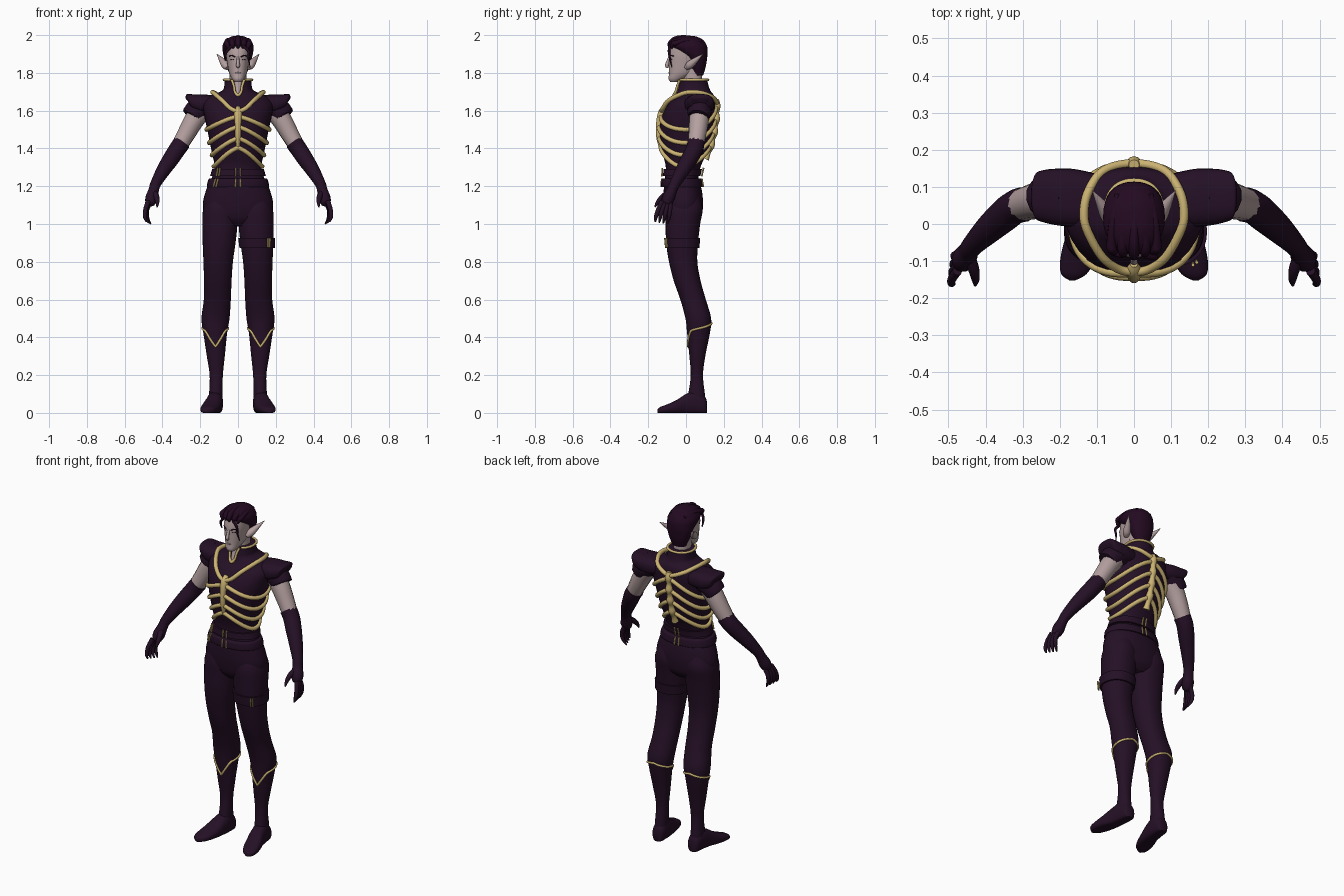
import bpy, bmesh, math
from mathutils import Vector


def material(name, rgb):
    m = bpy.data.materials.new(name)
    m.diffuse_color = (*rgb, 1)
    return m


CLOTH = material("dark plum cloth", (0.018, 0.005, 0.019))
HAIR = material("dark plum hair", (0.017, 0.003, 0.015))
SKIN = material("pale skin", (0.46, 0.35, 0.35))
GOLD = material("pale gold", (0.60, 0.45, 0.17))


def smooth_path(pts, n=6):
    """Catmull-Rom resampling of tuples of any length."""
    out = []
    for i in range(len(pts) - 1):
        a, b, c, d = (pts[max(i - 1, 0)], pts[i], pts[i + 1], pts[min(i + 2, len(pts) - 1)])
        for k in range(n):
            t = k / n
            out.append(tuple(0.5 * (2 * q + (r - p) * t + (2 * p - 5 * q + 4 * r - s) * t * t
                             + (3 * q - p - 3 * r + s) * t ** 3) for p, q, r, s in zip(a, b, c, d)))
    return out + [tuple(pts[-1])]


def skin_rings(name, rings, mat):
    bm = bmesh.new()
    loops = [[bm.verts.new(p) for p in ring] for ring in rings]
    n = len(loops[0])
    for a, b in zip(loops, loops[1:]):
        for i in range(n):
            bm.faces.new((a[i], a[(i + 1) % n], b[(i + 1) % n], b[i]))
    bm.faces.new(loops[0])
    bm.faces.new(loops[-1])
    bmesh.ops.recalc_face_normals(bm, faces=bm.faces)
    me = bpy.data.meshes.new(name)
    bm.to_mesh(me)
    bm.free()
    ob = bpy.data.objects.new(name, me)
    bpy.context.collection.objects.link(ob)
    me.materials.append(mat)
    bpy.context.view_layer.objects.active = ob
    ob.select_set(True)
    bpy.ops.object.shade_smooth_by_angle(angle=math.radians(50))
    ob.select_set(False)
    return ob


def power(v, p):
    return math.copysign(abs(v) ** (2 / p), v)


def surface(stack, a, z, off=0, s=1, p=2.2):
    """Point on a stack of (z, x_in, x_out, y_front, y_back); angle 0 is the front."""
    for u, v in zip(stack, stack[1:]):
        if z <= v[0]:
            break
    t = min(max((z - u[0]) / (v[0] - u[0]), 0), 1)
    xi, xo, yf, yb = (e + (f - e) * t for e, f in zip(u[1:], v[1:]))
    return (s * ((xi + xo) / 2 + ((xo - xi) / 2 + off) * power(math.sin(a), p)),
            (yf + yb) / 2 - ((yb - yf) / 2 + off) * power(math.cos(a), p), z)


def column(name, stack, mat, off=0, s=1, zs=None, n=32, p=2.2):
    rings = [[surface(stack, math.tau * i / n, z, off, s, p) for i in range(n)]
             for z in (zs or [r[0] for r in stack])]
    return skin_rings(name, rings, mat)


def centred(rows):
    return smooth_path([(z, -rx, rx, f, b) for z, rx, f, b in rows])


def tube(name, pts, mat, closed=False, s=1, n=6):
    """Round tube through (x, y, z, radius) points."""
    cu = bpy.data.curves.new(name, 'CURVE')
    cu.dimensions = '3D'
    cu.bevel_depth = 1
    cu.bevel_resolution = 4
    cu.use_fill_caps = True
    pts = smooth_path(pts, n)
    if closed:
        pts = pts[:-1]
    sp = cu.splines.new('POLY')
    sp.points.add(len(pts) - 1)
    for q, (x, y, z, r) in zip(sp.points, pts):
        q.co = (s * x, y, z, 1)
        q.radius = max(r, 0.001)
    sp.use_cyclic_u = closed
    sp.use_smooth = True
    cu.materials.append(mat)
    ob = bpy.data.objects.new(name, cu)
    bpy.context.collection.objects.link(ob)


def buckle(name, stack, a, z, h=0.045):
    """Pair of slim bars lying on a surface."""
    for da in (-0.06, 0.06):
        tube(name, [(*surface(stack, a + da, z + dz, 0.018), 0.0045) for dz in (-h / 2, h / 2)], GOLD, n=2)


# Torso, pelvis and collar
torso = centred([(1.17, .168, -.115, .08), (1.25, .137, -.11, .065), (1.31, .125, -.108, .08),
                 (1.40, .143, -.13, .12), (1.50, .163, -.14, .145), (1.58, .18, -.125, .155),
                 (1.64, .185, -.09, .155), (1.68, .145, -.055, .148), (1.705, .085, -.045, .13),
                 (1.73, .073, -.038, .12), (1.765, .070, -.032, .112)])
column("tunic", torso, CLOTH)
pelvis = centred([(.99, .08, -.07, .05), (1.03, .165, -.10, .08), (1.10, .186, -.115, .09),
                  (1.17, .172, -.118, .085), (1.23, .148, -.115, .07)])
column("hips", pelvis, CLOTH)

# Belts and their buckles
column("upper_belt", torso, CLOTH, 0.012, zs=[1.255, 1.26, 1.285, 1.29])
belt = centred([(1.195, .155, -.125, .082), (1.20, .165, -.132, .088), (1.235, .157, -.13, .083),
                (1.242, .147, -.12, .075)])
column("lower_belt", belt, CLOTH)
for ang in (0, -0.75, math.pi):
    buckle("upper_buckle", torso, ang, 1.275)
    buckle("lower_buckle", torso, ang, 1.218)

# Gold rib cage: breastbone, spine, yoke ring and four ribs a side
tube("breastbone", [(*surface(torso, 0, z, .004), r) for z, r in
                    ((1.62, .010), (1.59, .022), (1.53, .017), (1.46, .015), (1.39, .007))], GOLD)
tube("spine", [(*surface(torso, math.pi, 1.66 - .035 * i, .006), .021 if i % 2 else .014)
               for i in range(10)], GOLD)
half = [(.04, -.122, 1.612), (.085, -.09, 1.655), (.125, -.02, 1.69), (.135, .03, 1.698),
        (.122, .09, 1.692), (.08, .145, 1.668)]
yoke = [(0, -.13, 1.595)] + half + [(0, .163, 1.64)] + [(-x, y, z) for x, y, z in half[::-1]] + [(0, -.13, 1.595)]
tube("yoke_ring", [(*q, .012) for q in yoke], GOLD, closed=True)
for s in (1, -1):
    for front, side, back in ((1.57, 1.50, 1.62), (1.515, 1.43, 1.55), (1.455, 1.365, 1.48), (1.405, 1.305, 1.41)):
        pts = []
        for i in range(17):
            a = math.pi * i / 16
            k = math.sin(a) ** 1.1
            end = front if a < math.pi / 2 else back
            pts.append((*surface(torso, a, end + (side - end) * k, .003), .012))
        tube("rib", pts, GOLD, s=s, n=2)

# Collar trim with keyhole opening and the throat inside it
col = [(*surface(torso, .5 + (math.tau - 1) * i / 20, 1.763, .004), .007) for i in range(21)]
tube("collar_trim", col, GOLD, n=2)
tube("keyhole_trim", [(-.033, -.034, 1.763, .007), (-.022, -.046, 1.73, .007), (-.017, -.055, 1.70, .007),
                      (0, -.064, 1.682, .009), (.017, -.055, 1.70, .007), (.022, -.046, 1.73, .007),
                      (.033, -.034, 1.763, .007)], GOLD)
column("throat", centred([(1.69, .012, -.055, -.02), (1.73, .02, -.043, 0), (1.77, .032, -.036, .02)]), SKIN)

# Neck, head and face
column("neck", centred([(1.70, .048, -.015, .085), (1.76, .046, -.015, .085), (1.82, .046, -.02, .085)]), SKIN)
head = centred([(1.752, .018, -.083, -.045), (1.768, .032, -.092, -.01), (1.80, .047, -.09, .045),
                (1.85, .057, -.091, .08), (1.90, .064, -.09, .10), (1.95, .063, -.074, .095),
                (1.985, .035, -.035, .055)])
column("head", head, SKIN)
tube("nose", [(0, -.088, 1.885, .006), (0, -.096, 1.86, .008), (0, -.101, 1.838, .010), (0, -.092, 1.83, .006)], SKIN)
tube("lips", [(-.018, -.085, 1.798, .002), (0, -.09, 1.80, .004), (.018, -.085, 1.798, .002)], SKIN)
for s in (1, -1):
    tube("eyebrow", [(*surface(head, a, z, 0), .003) for a, z in ((.2, 1.884), (.5, 1.892), (.8, 1.888))], HAIR, s=s)
    tube("eye", [(*surface(head, a, 1.872, -.001), .003) for a in (.3, .65)], HAIR, s=s)
    tube("pointed_ear", [(.056, .0, 1.825, .012), (.068, .02, 1.842, .021), (.086, .05, 1.867, .015),
                         (.112, .09, 1.90, .001)], SKIN, s=s)

# Hair cap, swept locks and loose strands
column("hair", centred([(1.785, .04, .035, .09), (1.83, .060, .02, .104), (1.88, .074, 0, .112),
                        (1.915, .081, -.05, .114), (1.945, .082, -.082, .11), (1.975, .064, -.07, .09),
                        (1.992, .035, -.035, .055), (1.997, .008, 0, .02)]), HAIR)
for x in (-.055, -.028, 0, .028, .055):
    d = abs(x)
    tube("swept_lock", [(x * .9, -.078, 1.93, .006), (x * 1.05, -.085 + d * .3, 1.952, .013),
                        (x * 1.1, -.055, 1.980 - d * .4, .014), (x, .01, 1.986 - d * .25, .012),
                        (x * .8, .08, 1.965, .008)], HAIR)
tube("long_strand", [(.025, -.085, 1.945, .007), (.055, -.09, 1.915, .007), (.056, -.085, 1.875, .005),
                     (.064, -.075, 1.83, .002)], HAIR)
tube("short_strand", [(-.03, -.085, 1.945, .007), (-.062, -.075, 1.91, .007), (-.068, -.055, 1.865, .003)], HAIR)

# Legs, boots, arms and hands on both sides
leg = smooth_path([(.05, .08, .155, 0, .107), (.10, .083, .153, .012, .10), (.20, .08, .15, .025, .09),
                   (.30, .07, .165, .018, .102), (.42, .058, .183, .006, .126), (.50, .045, .193, -.003, .133),
                   (.60, .038, .181, -.03, .105), (.70, .034, .18, -.065, .077), (.80, .027, .183, -.09, .06),
                   (.90, .013, .187, -.105, .064), (1.0, .003, .189, -.108, .075), (1.08, .005, .184, -.108, .088),
                   (1.15, .03, .155, -.09, .07)])
foot = smooth_path([(.117, .112, .015, .05), (.117, .10, .034, .085), (.12, .05, .041, .115), (.127, .0, .044, .10),
                    (.140, -.05, .049, .068), (.153, -.10, .046, .045), (.162, -.135, .034, .032),
                    (.166, -.152, .008, .018)])
for s in (1, -1):
    column("leg", leg, CLOTH, s=s)
    skin_rings("foot", [[(s * (cx + w * power(math.cos(a), 2.4)), y, max(0, zt * (.45 + .55 * power(math.sin(a), 2.4))))
                         for a in (math.tau * i / 24 for i in range(24))] for cx, y, w, zt in foot], CLOTH)
    trim = []
    for i in range(33):
        a = math.tau * i / 32
        d = min(a, math.tau - a)
        z = .35 + .085 * d / .9 if d < .9 else .435 + .04 * (d - .9) / 2.24
        trim.append((*surface(leg, a, z, .001, s), .006))
    tube("boot_trim", trim, GOLD, closed=True, n=2)
    # Shoulder pad with upturned edge, and the sleeve cap below it
    pad = smooth_path([(.10, .065, 1.635, .07, .045), (.16, .07, 1.635, .078, .05), (.21, .073, 1.637, .076, .048),
                       (.245, .075, 1.645, .070, .043), (.262, .075, 1.653, .062, .032), (.266, .075, 1.65, .04, .015)])
    skin_rings("shoulder_pad", [[(s * (x + .012 * math.sin(a)), y + ry * power(math.cos(a), 2.6), z + rz * power(math.sin(a), 2.6))
                                 for a in (math.tau * i / 28 for i in range(28))] for x, y, z, ry, rz in pad], CLOTH)
    tube("sleeve_cap", [(.17, .075, 1.63, .066), (.21, .073, 1.605, .065), (.237, .07, 1.578, .061),
                        (.245, .068, 1.568, .056)], CLOTH, s=s)
    tube("upper_arm", [(.19, .075, 1.61, .056), (.235, .068, 1.545, .053), (.275, .06, 1.475, .048),
                       (.315, .048, 1.405, .042)], SKIN, s=s)
    tube("long_glove", [(.296, .053, 1.432, .047), (.322, .045, 1.395, .046), (.355, .018, 1.345, .044),
                        (.395, -.018, 1.285, .038), (.435, -.058, 1.215, .029), (.446, -.074, 1.18, .028),
                        (.457, -.092, 1.14, .033), (.465, -.105, 1.11, .026), (.468, -.11, 1.10, .012)], CLOTH, s=s)
    for i in range(4):
        t = i / 3
        tube("finger", [(.462 + .014 * t, -.082 - .044 * t, 1.12, .013), (.482 + .008 * t, -.085 - .062 * t, 1.075, .012),
                        (.480 + .012 * t, -.09 - .07 * t, 1.035, .010), (.462 + .022 * t, -.10 - .062 * t, 1.0 + .012 * t, .004)],
             CLOTH, s=s)
    tube("thumb", [(.444, -.09, 1.165, .017), (.432, -.122, 1.145, .015), (.427, -.148, 1.118, .011),
                   (.428, -.165, 1.09, .004)], CLOTH, s=s)

# Thigh strap on one leg
column("thigh_strap", leg, CLOTH, .009, zs=[.872, .877, .922, .927])
buckle("strap_buckle", leg, .62, .90, .05)
